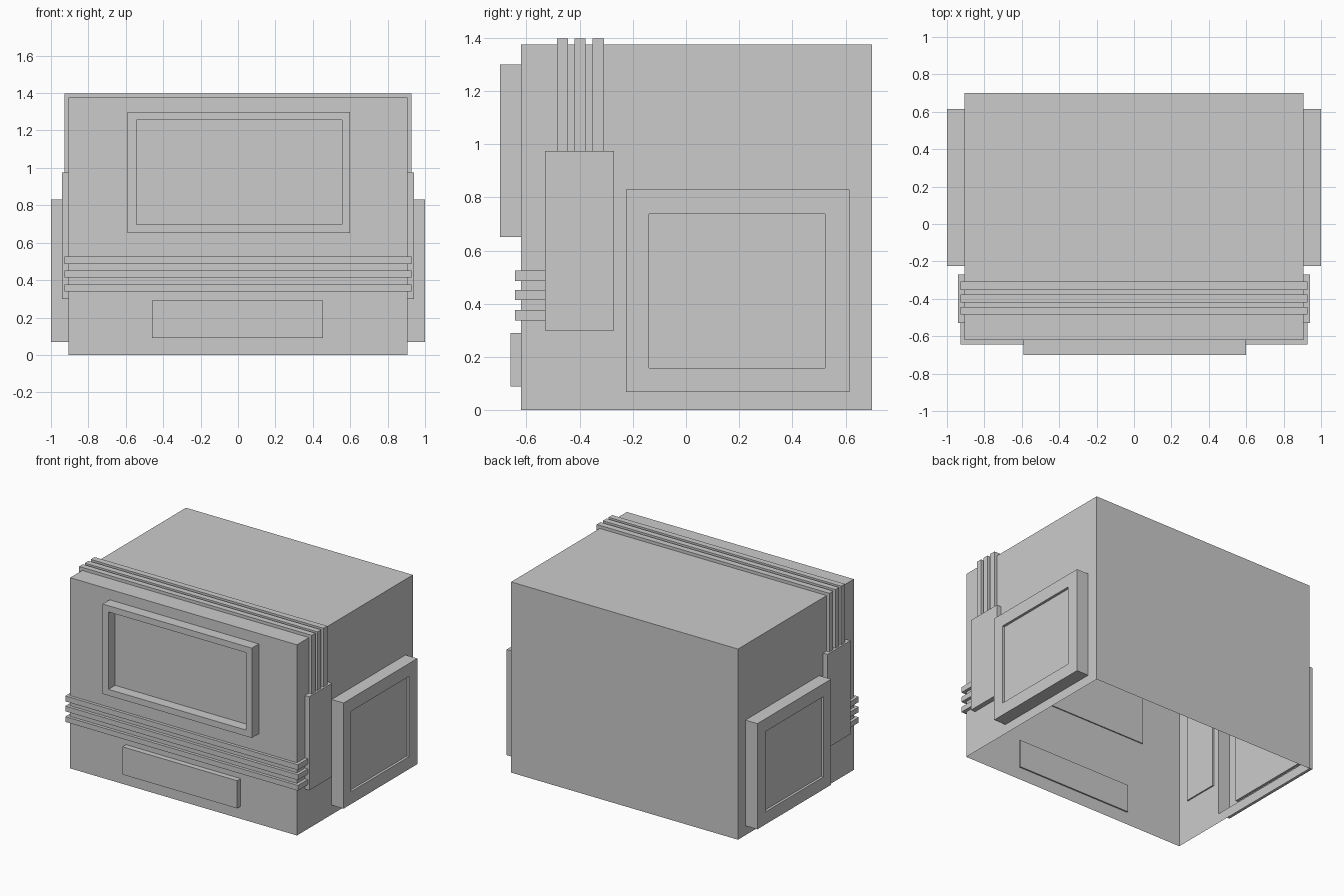
import bpy, bmesh

if "Cube" in bpy.data.objects:
    bpy.data.objects.remove(bpy.data.objects["Cube"])

W, Y0, Y1, H = 0.905, -0.62, 0.70, 1.375   # shell half width, front, back, height
T = 0.023                                  # strap thickness


def finish(name, bm):
    bmesh.ops.remove_doubles(bm, verts=bm.verts, dist=1e-5)
    bmesh.ops.recalc_face_normals(bm, faces=bm.faces)
    me = bpy.data.meshes.new(name)
    bm.to_mesh(me)
    bm.free()
    ob = bpy.data.objects.new(name, me)
    bpy.context.collection.objects.link(ob)
    return ob


def nested(bm, rings, place, back=False):
    """Bridge rectangles (a0, a1, z0, z1, depth) one after another, cap the last."""
    loops = []
    for a0, a1, z0, z1, d in rings:
        corners = [(a0, z0), (a1, z0), (a1, z1), (a0, z1)]
        loops.append([bm.verts.new(place(a, z, d)) for a, z in corners])
    for p, q in zip(loops, loops[1:]):
        for i in range(4):
            j = (i + 1) % 4
            bm.faces.new((p[i], p[j], q[j], q[i]))
    bm.faces.new(loops[-1])
    if back:
        bm.faces.new(loops[0][::-1])


def box(name, x0, x1, y0, y1, z0, z1):
    bm = bmesh.new()
    nested(bm, [(x0, x1, y0, y1, z0), (x0, x1, y0, y1, z1)],
           lambda a, b, d: (a, b, d), back=True)
    return finish(name, bm)


def strap(name, outer, inner, place, lo, hi):
    """Extrude a U-shaped strip between lo and hi."""
    bm = bmesh.new()
    a = [bm.verts.new(place(u, v, lo)) for u, v in outer + inner[::-1]]
    b = [bm.verts.new(place(u, v, hi)) for u, v in outer + inner[::-1]]
    for i in range(8):
        j = (i + 1) % 8
        bm.faces.new((a[i], a[j], b[j], b[i]))
    for s in (a, b):
        for i in range(3):
            bm.faces.new((s[i], s[i + 1], s[6 - i], s[7 - i]))
    return finish(name, bm)


def u_shape(half, end, tip):
    return [(-half, end), (-half, tip), (half, tip), (half, end)]


# Shell, open underneath, with hollow framed panels pushed out of both sides
bm = bmesh.new()
for y in (Y0, Y1):
    bm.faces.new([bm.verts.new(c) for c in
                  ((-W, y, 0), (W, y, 0), (W, y, H), (-W, y, H))])
bm.faces.new([bm.verts.new(c) for c in
              ((-W, Y0, H), (W, Y0, H), (W, Y1, H), (-W, Y1, H))])
frame, inset = (-0.225, 0.615, 0.068, 0.83), (-0.14, 0.523, 0.158, 0.737)
for s in (-1, 1):
    nested(bm, [(Y0, Y1, 0, H, W), (*frame, W), (*frame, 1.0),
                (*inset, 1.0), (*inset, 0.982)],
           lambda a, z, d, s=s: (s * d, a, z))
finish("shell", bm)

# Front window with deep frame
bm = bmesh.new()
outer, pane = (-0.59, 0.60, 0.652, 1.30), (-0.543, 0.555, 0.697, 1.255)
nested(bm, [(*outer, -0.612), (*outer, -0.70), (*pane, -0.70), (*pane, -0.624)],
       lambda a, z, d: (a, d, z), back=True)
finish("front_window", bm)

# Lower front plate
box("front_plate", -0.46, 0.455, -0.66, -0.61, 0.09, 0.29)

# Plates that hold the strap ends
for s, side in ((-1, "left"), (1, "right")):
    xs = sorted((s * 0.895, s * 0.94))
    box(f"{side}_strap_plate", *xs, -0.53, -0.27, 0.30, 0.975)

# Straps around the front
for i, (z0, z1) in enumerate(((0.338, 0.376), (0.414, 0.452), (0.486, 0.525))):
    strap(f"front_strap_{i + 1}", u_shape(W + T, -0.50, Y0 - T),
          u_shape(W + 0.001, -0.50, Y0 - 0.001), lambda u, v, d: (u, v, d), z0, z1)

# Straps over the top
for i, (y0, y1) in enumerate(((-0.485, -0.443), (-0.42, -0.378), (-0.352, -0.308))):
    strap(f"top_strap_{i + 1}", u_shape(W + T, 0.90, H + T),
          u_shape(W + 0.001, 0.90, H + 0.001), lambda u, v, d: (u, d, v), y0, y1)
